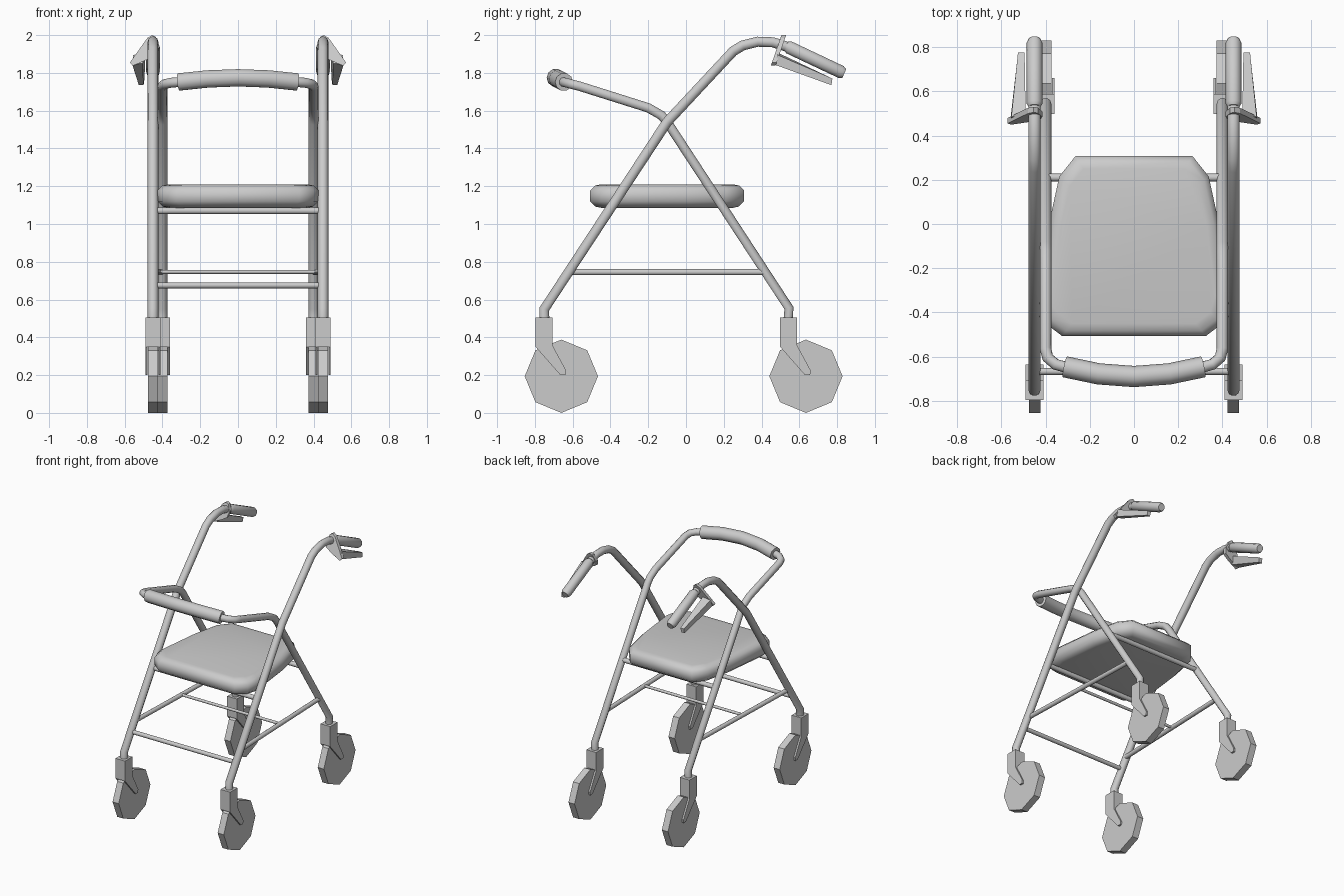
import bpy
import bmesh

cube = bpy.data.objects.get("Cube")
if cube:
    bpy.data.objects.remove(cube, do_unlink=True)

grey = bpy.data.materials.new("light_grey")
grey.use_nodes = True
GREY = (0.6, 0.6, 0.6, 1)
grey.diffuse_color = GREY
grey.node_tree.nodes["Principled BSDF"].inputs["Base Color"].default_value = GREY


def select_only(obj):
    bpy.ops.object.select_all(action='DESELECT')
    obj.select_set(True)
    bpy.context.view_layer.objects.active = obj


def tube(name, points, radius, tapered=False):
    """Round tube along a path; tapered rounds off both ends."""
    curve = bpy.data.curves.new(name, 'CURVE')
    curve.dimensions = '3D'
    curve.bevel_depth = radius
    curve.bevel_resolution = 3
    curve.use_fill_caps = True
    spline = curve.splines.new('POLY')
    spline.points.add(len(points) - 1)
    for p, co in zip(spline.points, points):
        p.co = (*co, 1)
    if tapered:
        spline.points[0].radius = spline.points[-1].radius = 0.75
    obj = bpy.data.objects.new(name, curve)
    bpy.context.collection.objects.link(obj)
    select_only(obj)
    bpy.ops.object.convert(target='MESH')
    obj = bpy.context.view_layer.objects.active
    obj.data.materials.clear()
    obj.data.materials.append(grey)
    bpy.ops.object.shade_smooth_by_angle(angle=0.9)
    return obj


def loft(name, rings, smooth=False):
    """Closed solid through matching rings of points."""
    bm = bmesh.new()
    loops = [[bm.verts.new(co) for co in ring] for ring in rings]
    for a, b in zip(loops, loops[1:]):
        for i in range(len(a)):
            j = (i + 1) % len(a)
            bm.faces.new((a[i], a[j], b[j], b[i]))
    bm.faces.new(loops[0])
    bm.faces.new(loops[-1])
    bmesh.ops.recalc_face_normals(bm, faces=bm.faces)
    mesh = bpy.data.meshes.new(name)
    bm.to_mesh(mesh)
    bm.free()
    mesh.materials.append(grey)
    obj = bpy.data.objects.new(name, mesh)
    bpy.context.collection.objects.link(obj)
    if smooth:
        select_only(obj)
        bpy.ops.object.shade_smooth()
    return obj


def plate(name, profile, x0, x1):
    """Side profile (y, z) extruded across x."""
    return loft(name, [[(x, y, z) for y, z in profile] for x in (x0, x1)])


def wheel(name, x, y):
    bpy.ops.mesh.primitive_cylinder_add(vertices=8, radius=0.194, depth=0.052,
                                        location=(x, y, 0.194),
                                        rotation=(0, 1.5708, 0))
    obj = bpy.context.object
    obj.name = name
    obj.data.materials.append(grey)


def caster(label, x, y):
    """Octagonal wheel in a fork, placed by the wheel axle."""
    wheel(label + "_wheel", x, y)
    block = [(y - .137, .505), (y - .048, .505), (y - .048, .36), (y - .137, .35)]
    plate(label + "_fork_block", block, x - .041, x + .041)
    prong = [(y - .048, .36), (y + .025, .225), (y + .022, .2),
             (y - .005, .2), (y - .137, .35)]
    for s, edge in ((-1, "inner"), (1, "outer")):
        plate(f"{label}_fork_prong_{edge}", prong, x + s * .028, x + s * .041)


FRONT_X, REAR_X = 0.45, 0.4
for s, side in ((1, "left"), (-1, "right")):
    fx, rx = s * FRONT_X, s * REAR_X

    # Front leg running up into the push handle
    path = [(-.75, .48), (-.75, .55), (-.1, 1.54), (.25, 1.915),
            (.3, 1.945), (.38, 1.965), (.46, 1.962), (.53, 1.94)]
    tube(f"{side}_front_frame", [(fx, y, z) for y, z in path], 0.028)
    grip = [(.53, 1.942), (.545, 1.935), (.82, 1.805), (.838, 1.797)]
    tube(f"{side}_grip", [(fx, y, z) for y, z in grip], 0.036, True)

    # Casters and lower side rail
    caster(f"{side}_front", fx, -.66)
    caster(f"{side}_rear", rx, .635)
    tube(f"{side}_side_rail", [(s * .44, -.61, .745), (s * .405, .415, .745)], .017)

    # Brake bracket, a thin plate tilted with the grip
    outline = [(.415, 1.94), (.435, 1.99), (.455, 2.0), (.48, 1.985),
               (.572, 1.855), (.555, 1.838), (.47, 1.875), (.425, 1.9)]
    loft(f"{side}_brake_bracket",
         [[(s * x, .5 + d + (z - 1.985) * .345, z) for x, z in outline]
          for d in (0, .025)])

    # Tapered brake lever
    loft(f"{side}_brake_lever", [
        [(s * .49, .49, 1.905), (s * .555, .485, 1.895),
         (s * .56, .465, 1.845), (s * .505, .465, 1.85)],
        [(s * .495, .775, 1.77), (s * .525, .775, 1.77),
         (s * .525, .77, 1.735), (s * .5, .77, 1.735)]])

# Rear legs and backrest hoop in one bent tube
half = [(REAR_X, .54, .48), (REAR_X, .545, .555), (REAR_X, -.1, 1.54),
        (REAR_X, -.13, 1.575), (REAR_X, -.2, 1.615), (REAR_X, -.565, 1.73),
        (.39, -.605, 1.74), (.355, -.635, 1.748), (.3, -.65, 1.752)]
middle = [(.16, -.678, 1.768), (0, -.69, 1.774), (-.16, -.678, 1.768)]
tube("rear_frame", half + middle + [(-x, y, z) for x, y, z in reversed(half)], 0.026)

# Padded backrest sleeve
end = [(.313, -.646, 1.752)]
tube("backrest_pad", end + middle + [(-x, y, z) for x, y, z in end], 0.048)

# Cross bars: name, half width, y, z, radius
for name, w, y, z, r in (("front_lower_bar", .45, -.667, .675, .016),
                         ("front_seat_bar", .45, -.405, 1.07, .018),
                         ("rear_seat_bar", .41, .21, 1.07, .018),
                         ("centre_thin_bar", .42, -.09, .747, .011)):
    tube(name, [(-w, y, z), (w, y, z)], r)

# Cushioned seat, wider at the front
edge = [(.325, -.507), (.4, -.45), (.427, -.36), (.385, 0), (.338, .215), (.265, .307)]
outline = edge + [(-x, y) for x, y in reversed(edge)]
CY = -0.1
levels = [(1.086, .86), (1.092, .93), (1.12, 1), (1.178, 1), (1.203, .94), (1.21, .86)]
loft("seat", [[(x * k, CY + (y - CY) * k, z) for x, y in outline]
              for z, k in levels], smooth=True)
